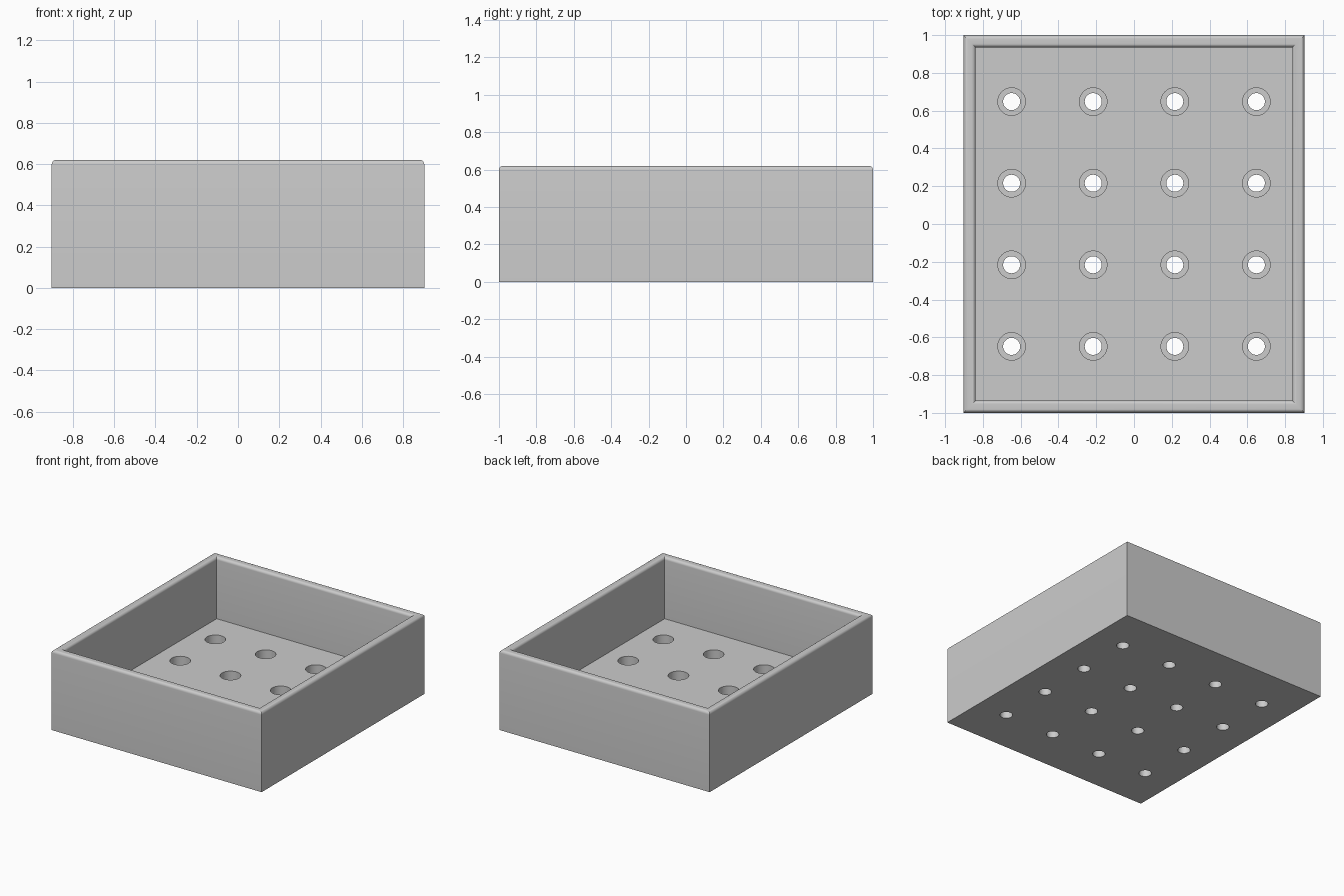
import bpy
import bmesh
from math import sin, cos, pi

if "Cube" in bpy.data.objects:
    bpy.data.objects.remove(bpy.data.objects["Cube"], do_unlink=True)

HALF_X, HALF_Y, HEIGHT = 0.903, 1.0, 0.62
WALL, FLOOR, ROUND = 0.065, 0.142, 0.022
PITCH = 0.432
BORE_R, HOLE_R, BORE_Z = 0.073, 0.045, 0.065

grey = bpy.data.materials.new("light_grey")
grey.use_nodes = True
grey.diffuse_color = (0.6, 0.6, 0.6, 1)
grey.node_tree.nodes["Principled BSDF"].inputs["Base Color"].default_value = (0.6, 0.6, 0.6, 1)


def make_object(name, bm):
    bmesh.ops.recalc_face_normals(bm, faces=bm.faces)
    mesh = bpy.data.meshes.new(name)
    bm.to_mesh(mesh)
    bm.free()
    mesh.materials.append(grey)
    obj = bpy.data.objects.new(name, mesh)
    bpy.context.collection.objects.link(obj)
    return obj


# Wall section as (inset, height): outside base, rounded rim, inside floor
steps = [i * pi / 12 for i in range(7)]
profile = [(0, 0)]
profile += [(ROUND * (1 - cos(a)), HEIGHT - ROUND * (1 - sin(a))) for a in steps]
profile += [(WALL - ROUND * (1 - sin(a)), HEIGHT - ROUND * (1 - cos(a))) for a in steps]
profile.append((WALL, FLOOR))

# Tray: the section swept around the rectangle with mitred corners
bm = bmesh.new()
rings = []
for inset, z in profile:
    x, y = HALF_X - inset, HALF_Y - inset
    rings.append([bm.verts.new((sx * x, sy * y, z))
                  for sx, sy in ((-1, -1), (1, -1), (1, 1), (-1, 1))])
for lower, upper in zip(rings, rings[1:]):
    for i in range(4):
        j = (i + 1) % 4
        bm.faces.new((lower[i], lower[j], upper[j], upper[i]))
bm.faces.new(rings[0][::-1])
bm.faces.new(rings[-1])
tray = make_object("tray", bm)

# Stepped cutter: narrow through hole below a wide counterbore
cutter_profile = [(HOLE_R, -0.1), (HOLE_R, BORE_Z), (BORE_R, BORE_Z), (BORE_R, FLOOR + 0.1)]
SIDES = 40
bm = bmesh.new()
for col in range(4):
    for row in range(4):
        cx, cy = (col - 1.5) * PITCH, (row - 1.5) * PITCH
        loops = [[bm.verts.new((cx + r * cos(2 * pi * k / SIDES),
                                cy + r * sin(2 * pi * k / SIDES), z))
                  for k in range(SIDES)] for r, z in cutter_profile]
        for a, b in zip(loops, loops[1:]):
            for k in range(SIDES):
                n = (k + 1) % SIDES
                bm.faces.new((a[k], a[n], b[n], b[k]))
        bm.faces.new(loops[0][::-1])
        bm.faces.new(loops[-1])
cutter = make_object("hole_cutter", bm)

# Cut the holes, then drop the cutter
cut = tray.modifiers.new("holes", "BOOLEAN")
cut.operation = "DIFFERENCE"
cut.solver = "EXACT"
cut.object = cutter
bpy.ops.object.select_all(action="DESELECT")
bpy.context.view_layer.objects.active = tray
tray.select_set(True)
bpy.ops.object.modifier_apply(modifier=cut.name)
bpy.data.objects.remove(cutter, do_unlink=True)
bpy.ops.object.shade_smooth_by_angle(angle=pi / 6)
